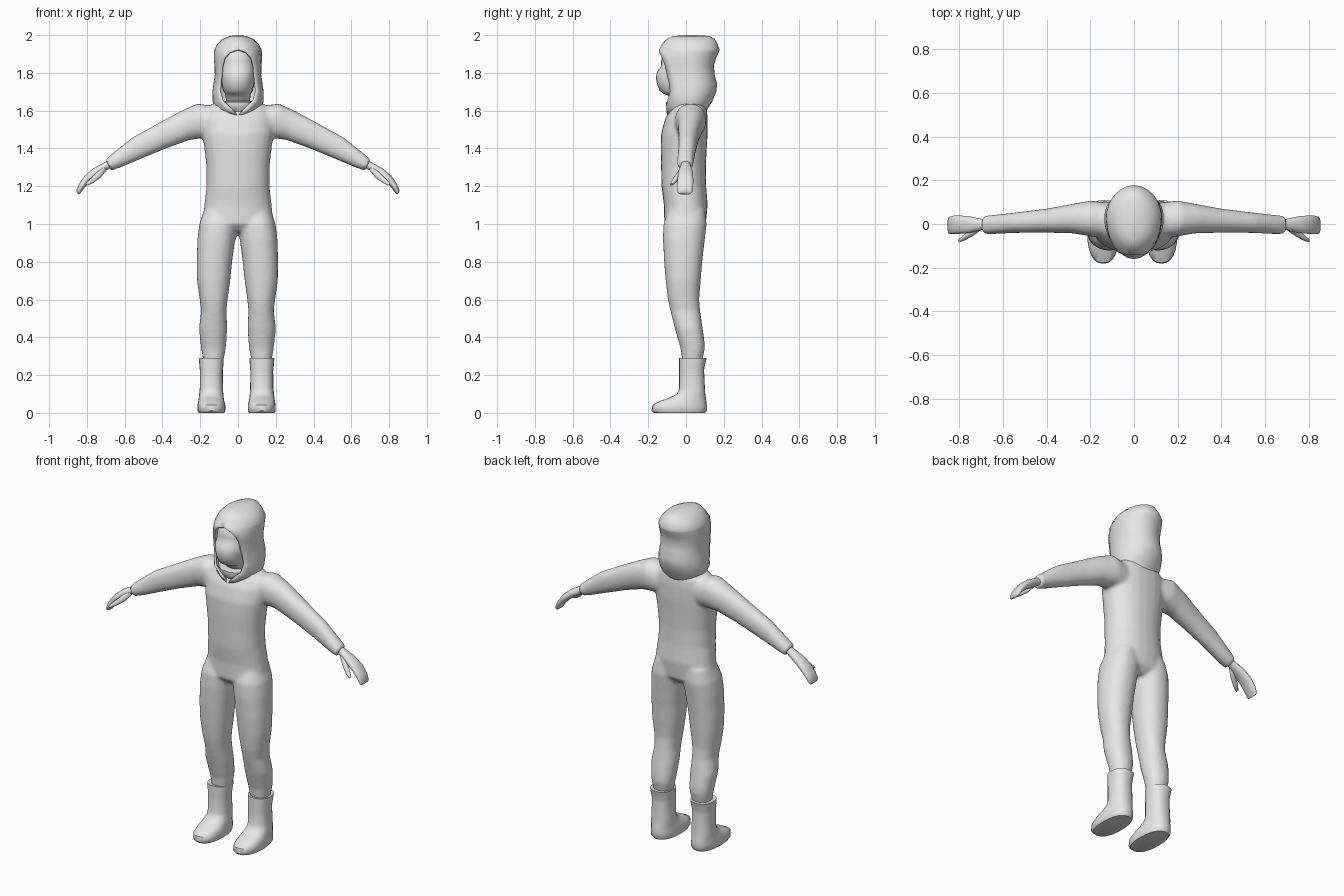
import bpy, bmesh, math
from mathutils import Vector

N = 24
grey = bpy.data.materials.new("plain grey")
grey.diffuse_color = (0.8, 0.8, 0.8, 1)


def finish(bm, name, angle=50):
    bmesh.ops.recalc_face_normals(bm, faces=bm.faces)
    me = bpy.data.meshes.new(name)
    bm.to_mesh(me)
    bm.free()
    ob = bpy.data.objects.new(name, me)
    bpy.context.collection.objects.link(ob)
    me.materials.append(grey)
    bpy.ops.object.select_all(action='DESELECT')
    ob.select_set(True)
    bpy.context.view_layer.objects.active = ob
    bpy.ops.object.shade_smooth_by_angle(angle=math.radians(angle))
    return ob


def loft(bm, rings, power=0.9):
    """Skin closed rings, each given as (centre, half axis u, half axis v)."""
    def shape(a):
        return math.copysign(abs(a) ** power, a)
    loops = []
    for c, u, v in rings:
        angles = [2 * math.pi * i / N for i in range(N)]
        loops.append([bm.verts.new(c + u * shape(math.cos(a)) + v * shape(math.sin(a))) for a in angles])
    for a, b in zip(loops, loops[1:]):
        for i in range(N):
            j = (i + 1) % N
            bm.faces.new((a[i], a[j], b[j], b[i]))
    bm.faces.new(loops[0])
    bm.faces.new(loops[-1])


def flat(rows, side=1, shift=0):
    """Level rings from (z, x min, x max, y front, y back)."""
    return [(Vector((side * (x0 + x1) / 2 + shift, (y0 + y1) / 2, z)),
             Vector(((x1 - x0) / 2, 0, 0)), Vector((0, (y1 - y0) / 2, 0)))
            for z, x0, x1, y0, y1 in rows]


def limb(rows, side):
    """Tilted rings from (x top, z top, x bottom, z bottom, y centre, y half)."""
    return [(Vector((side * (xt + xb) / 2, cy, (zt + zb) / 2)),
             Vector((side * (xt - xb) / 2, 0, (zt - zb) / 2)), Vector((0, ry, 0)))
            for xt, zt, xb, zb, cy, ry in rows]


torso = [(0.96, -.13, .13, -.08, .07), (1.0, -.19, .19, -.115, .105), (1.1, -.178, .178, -.117, .115),
         (1.2, -.167, .167, -.13, .107), (1.3, -.167, .167, -.132, .105), (1.4, -.178, .178, -.134, .11),
         (1.48, -.19, .19, -.132, .115), (1.56, -.19, .19, -.11, .115), (1.61, -.17, .17, -.08, .11),
         (1.645, -.12, .12, -.06, .1)]
leg = [(1.08, .02, .175, -.09, .1), (1.0, .004, .202, -.12, .11), (.92, .012, .212, -.122, .1),
       (.8, .028, .216, -.116, .086), (.7, .038, .214, -.108, .078), (.6, .052, .2, -.096, .07),
       (.54, .058, .192, -.083, .075), (.45, .054, .204, -.06, .088), (.38, .058, .197, -.04, .098),
       (.34, .062, .192, -.028, .1), (.27, .075, .18, -.02, .085)]
sleeve = [(.1, 1.62, .1, 1.45, .015, .08), (.215, 1.638, .18, 1.455, .025, .082),
          (.3, 1.6, .255, 1.445, .025, .068), (.42, 1.535, .38, 1.4, .015, .055),
          (.56, 1.458, .52, 1.342, .006, .047), (.66, 1.378, .62, 1.3, -.002, .044),
          (.702, 1.342, .672, 1.282, -.004, .042)]

# One-piece suit: torso, legs and sleeves fused into a continuous skin
bm = bmesh.new()
loft(bm, flat(torso))
for s in (1, -1):
    loft(bm, flat(leg, s, -.003))
    loft(bm, limb(sleeve, s))
suit = finish(bm, "suit", 60)
fuse = suit.modifiers.new("fuse", 'REMESH')
fuse.mode = 'VOXEL'
fuse.voxel_size = 0.011
fuse.use_smooth_shade = True
soft = suit.modifiers.new("soften", 'SMOOTH')
soft.factor = 0.5
soft.iterations = 5

# Boots, hands and thumbs on both sides
boot = [(0, .065, .2, -.17, .1), (.012, .06, .207, -.182, .11), (.042, .06, .207, -.178, .11),
        (.062, .065, .203, -.14, .108), (.08, .068, .2, -.09, .105), (.1, .07, .198, -.048, .102),
        (.13, .072, .195, -.036, .1), (.22, .073, .194, -.036, .096), (.24, .071, .196, -.036, .097),
        (.29, .068, .2, -.036, .11), (.288, .078, .19, -.02, .095)]
hand = [(.68, 1.34, .665, 1.3, -.002, .02), (.71, 1.325, .69, 1.288, -.002, .026),
        (.765, 1.295, .742, 1.255, -.003, .038), (.812, 1.255, .785, 1.222, -.003, .042),
        (.842, 1.212, .815, 1.19, -.004, .042), (.855, 1.178, .834, 1.162, -.006, .039),
        (.852, 1.165, .843, 1.156, -.006, .03)]
thumb = [(.705, 1.31, .695, 1.285, -.015, .012), (.745, 1.275, .728, 1.245, -.038, .015),
         (.785, 1.237, .768, 1.217, -.062, .013), (.805, 1.214, .795, 1.204, -.076, .008)]
for s, label in ((1, "left"), (-1, "right")):
    bm = bmesh.new()
    loft(bm, flat(boot, s, -.0075), .85)
    finish(bm, label + "_boot")
    bm = bmesh.new()
    loft(bm, limb(hand, s))
    loft(bm, limb(thumb, s))
    finish(bm, label + "_hand", 70)

# Head: neck, masked jaw and brow
head = [(1.58, -.06, .06, -.05, .07), (1.67, -.065, .065, -.07, .08), (1.69, -.068, .068, -.12, .09),
        (1.705, -.078, .078, -.14, .1), (1.74, -.086, .086, -.153, .1), (1.775, -.09, .09, -.16, .1),
        (1.81, -.092, .092, -.152, .1), (1.83, -.092, .092, -.134, .1), (1.86, -.09, .09, -.132, .1),
        (1.91, -.085, .085, -.126, .1), (1.94, -.06, .06, -.09, .08)]
bm = bmesh.new()
loft(bm, flat(head))
finish(bm, "head", 60)

# Hood: rings open at the front, (z, half width, y middle, y front edge, y back, half opening)
hood = [(1.575, .1, .02, -.1, .1, .004), (1.61, .125, .02, -.105, .115, .04), (1.65, .136, .025, -.1, .14, .085),
        (1.7, .136, .03, -.085, .16, .1), (1.74, .13, .03, -.088, .165, .098), (1.79, .123, .03, -.1, .152, .093),
        (1.84, .125, .03, -.112, .147, .088), (1.88, .128, .03, -.128, .16, .075),
        (1.912, .127, .03, -.143, .175, .045), (1.925, .125, .03, -.142, .178, 0),
        (1.955, .108, .03, -.125, .166, 0), (1.98, .082, .03, -.1, .152, 0),
        (1.995, .045, .03, -.07, .125, 0), (2.0, .006, .03, .01, .05, 0)]
bm = bmesh.new()
loops = []
for z, w, mid, front, back, gap in hood:
    T = math.pi - math.asin(gap / w)
    loop = []
    for i in range(N + 1):
        t = T * (2 * i / N - 1)
        k = math.cos(t)
        y = mid + (back - mid) * k if k > 0 else mid + (front - mid) * k / math.cos(T)
        loop.append(bm.verts.new((w * math.sin(t), y, z)))
    loops.append(loop)
for a, b in zip(loops, loops[1:]):
    for i in range(N):
        bm.faces.new((a[i], a[i + 1], b[i + 1], b[i]))
bm.faces.new(loops[-1])
bmesh.ops.remove_doubles(bm, verts=bm.verts, dist=0.0005)
hood_ob = finish(bm, "hood", 50)
thick = hood_ob.modifiers.new("cloth", 'SOLIDIFY')
thick.thickness = 0.012
thick.offset = -1

# Collar roll under the chin
bm = bmesh.new()
loft(bm, flat([(1.59, -.07, .07, -.085, .05), (1.625, -.09, .09, -.105, .06),
               (1.645, -.092, .092, -.105, .06), (1.65, -.07, .07, -.08, .05)]))
finish(bm, "collar", 60)
